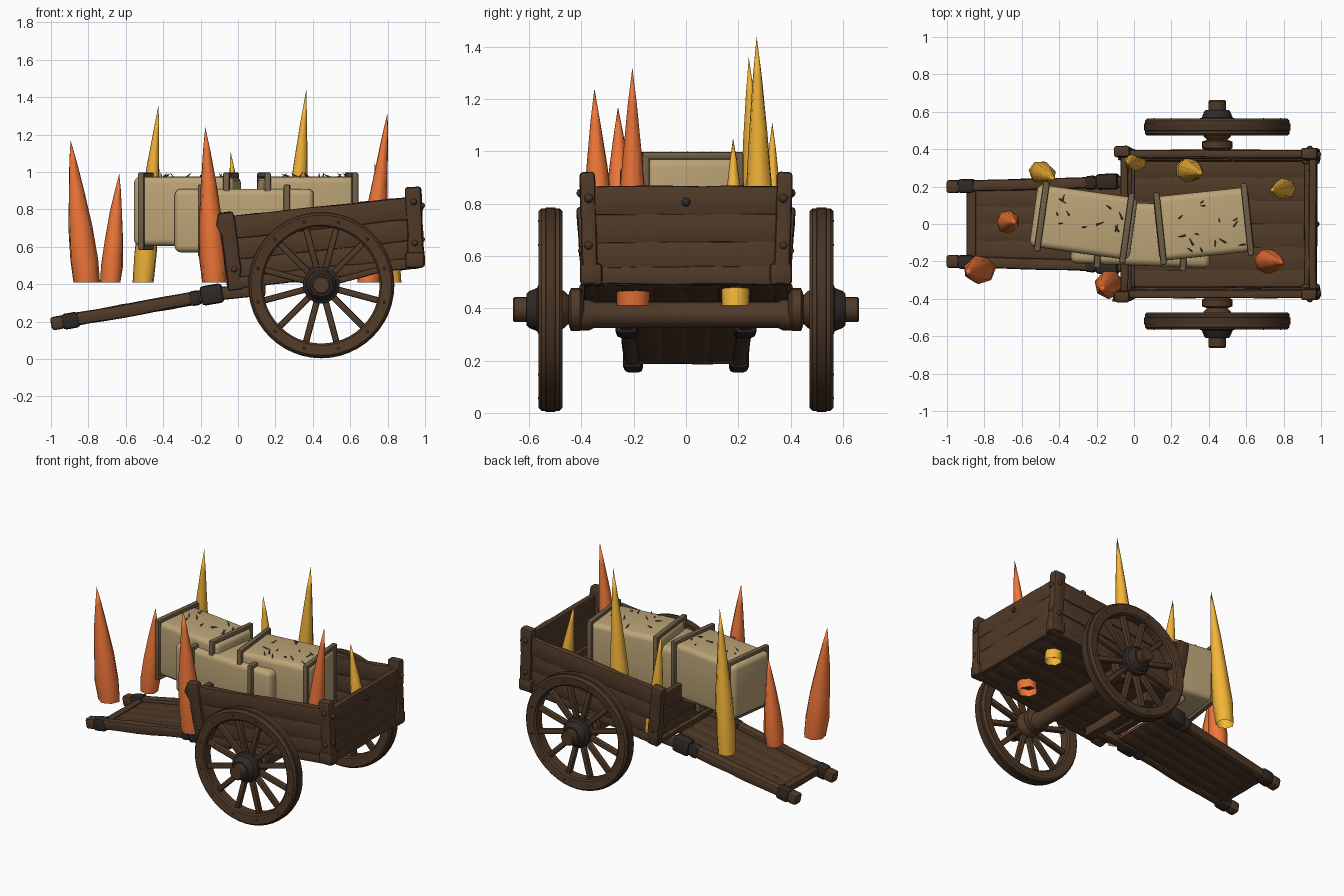
import bpy, bmesh, math, random
from mathutils import Vector, Matrix

if "Cube" in bpy.data.objects:
    bpy.data.objects.remove(bpy.data.objects["Cube"])

random.seed(4)


def mat(name, *rgb):
    m = bpy.data.materials.new(name)
    m.diffuse_color = (*rgb, 1)
    m.use_nodes = True
    m.node_tree.nodes["Principled BSDF"].inputs["Base Color"].default_value = m.diffuse_color
    return m


WOOD = mat("wood", .080, .042, .021)
DARK = mat("dark_wood", .062, .033, .018)
IRON = mat("iron", .030, .022, .018)
STRAW = mat("straw", .50, .37, .185)
STRAP = mat("strap", .165, .115, .065)
CHAFF = mat("chaff", .13, .08, .045)
ORANGE = mat("orange_flame", .86, .18, .04)
YELLOW = mat("yellow_flame", .90, .46, .04)


def finish(name, bm, m, matrix=None):
    bmesh.ops.recalc_face_normals(bm, faces=bm.faces)
    me = bpy.data.meshes.new(name)
    bm.to_mesh(me)
    bm.free()
    me.materials.append(m)
    ob = bpy.data.objects.new(name, me)
    bpy.context.collection.objects.link(ob)
    if matrix:
        ob.matrix_world = matrix
    return ob


def box(name, size, matrix, m, bevel=.01, segs=2, rough=0):
    bm = bmesh.new()
    bmesh.ops.create_cube(bm, size=1, matrix=Matrix.Diagonal((*size, 1)))
    if rough:
        long = [e for e in bm.edges if abs(e.verts[0].co.x - e.verts[1].co.x) > size[0] * .5]
        bmesh.ops.subdivide_edges(bm, edges=long, cuts=6)
        for v in bm.verts:
            v.co.z += random.uniform(-rough, rough)
            v.co.y += random.uniform(-rough, rough) * .4
    edges = [e for e in bm.edges if e.calc_face_angle(0) > .6]
    bmesh.ops.bevel(bm, geom=edges, offset=bevel, segments=segs, profile=.5, affect='EDGES')
    return finish(name, bm, m, matrix)


def beam(name, p, q, w, h, m=WOOD, bevel=.008, rough=.004):
    """Beam from p to q: w across, h upward; short beams stay straight."""
    p, q = Vector(p), Vector(q)
    d = q - p
    x = d.normalized()
    up = Vector((0, 0, 1)) if abs(x.z) < .8 else Vector((1, 0, 0))
    y = up.cross(x).normalized()
    r = Matrix((x, y, x.cross(y))).transposed().to_4x4()
    return box(name, (d.length, w, h), Matrix.Translation((p + q) / 2) @ r, m, bevel, 2,
               rough if d.length > .3 else 0)


def lathe(name, profile, m, x=.445, z=.395, closed=False, n=36):
    """Turn (radius, y) points about an axis along y."""
    bm = bmesh.new()
    rings = [[bm.verts.new((x + r * math.cos(a), y, z + r * math.sin(a)))
              for a in (2 * math.pi * k / n for k in range(n))] for r, y in profile]
    pairs = list(zip(rings, rings[1:])) + ([(rings[-1], rings[0])] if closed else [])
    for a, b in pairs:
        for k in range(n):
            bm.faces.new((a[k], a[(k + 1) % n], b[(k + 1) % n], b[k]))
    if not closed:
        bm.faces.new(rings[0])
        bm.faces.new(rings[-1])
    return finish(name, bm, m)


def bolt(name, loc, r=.016, m=IRON):
    bm = bmesh.new()
    bmesh.ops.create_icosphere(bm, subdivisions=2, radius=r)
    return finish(name, bm, m, Matrix.Translation(loc))


# Bed floor, planks running lengthwise
for i in range(6):
    y = -.31 + i * .124
    beam("floor_plank", (-.06, y, .395), (.95, y, .505), .132, .035, rough=.002)

# Side walls, posts and rails
for s in (-1, 1):
    for i in range(3):
        t = (i + .5) / 3
        y = s * (.355 + .025 * t)
        beam("side_plank", (-.05, y, .42 + .34 * t), (.95, y, .53 + .335 * t), .04, .12)
    beam("side_rail", (-.05, s * .362, .405), (.97, s * .362, .515), .055, .06)
    beam("front_post", (-.01, s * .36, .37), (-.065, s * .39, .785), .06, .085, bevel=.014)
    beam("rear_post", (.955, s * .365, .49), (.935, s * .378, .92), .06, .085, bevel=.014)
    beam("rear_rail_end", (.945, s * .32, .53), (.945, s * .405, .53), .10, .085, bevel=.015)
    for z in (.82, .64):
        bolt("post_bolt", (.982, s * .372, z), .018, DARK)
    for x, z in ((-.05, .71), (-.02, .48), (.94, .84), (.945, .62)):
        bolt("side_bolt", (x, s * (.388 + .03 * (z - .4)), z), .018, DARK)

# Tailgate and headboard
for i in range(3):
    z = .60 + i * .105
    w = .355 + i * .01
    beam("tailgate_plank", (.955, -w, z), (.955, w, z), .04, .112)
    x = -.015 - i * .018
    beam("headboard_plank", (x, -w, .43 + i * .115), (x, w, .43 + i * .115), .04, .118)
beam("tailgate_rail", (.945, -.39, .525), (.945, .39, .525), .07, .07)
bolt("tailgate_ring", (.975, 0, .805), .017)

# Shafts with iron bands, and the platform between them
for s in (-1, 1):
    beam("shaft", (-.985, s * .20, .19), (-.12, s * .225, .345), .06, .068, bevel=.015)
    beam("shaft_rear", (-.14, s * .225, .345), (.14, s * .235, .375), .06, .07, bevel=.015)
    beam("shaft_tip", (-1.0, s * .20, .187), (-.93, s * .20, .20), .07, .072, bevel=.016)
    beam("shaft_tip_band", (-.94, s * .202, .197), (-.85, s * .204, .213), .075, .085, IRON, .018)
    beam("shaft_root_band", (-.26, s * .22, .32), (-.20, s * .222, .331), .074, .08, IRON, .018)
    beam("shaft_root_block", (-.20, s * .225, .335), (-.08, s * .228, .355), .085, .105, IRON, .02)
for i in range(4):
    y = -.135 + i * .09
    beam("platform_plank", (-.88, y * .97, .203), (-.04, y * 1.08, .35), .1, .03, bevel=.004, rough=.001)
beam("platform_crossbar", (-.87, -.2, .21), (-.87, .2, .21), .05, .045, rough=.002)

# Undercarriage
beam("front_crossbeam", (.11, -.30, .37), (.11, .30, .37), .07, .07)
lathe("axle", [(.06, -.41), (.06, -.37), (.05, -.35), (.05, .35), (.06, .37), (.06, .41)], WOOD, n=16, z=.375)

# Wheels
for s in (-1, 1):
    c = s * .518
    lathe("wheel_rim", [(.312, c - .03), (.322, c - .04), (.375, c - .046), (.387, c - .034),
                        (.387, c + .034), (.375, c + .046), (.322, c + .04), (.312, c + .03)],
          WOOD, closed=True, n=48)
    lathe("wheel_tyre", [(.38, c - .022), (.391, c - .018), (.391, c + .018), (.38, c + .022)],
          DARK, closed=True, n=48)
    lathe("wheel_hub", [(.055, s * .39), (.082, s * .405), (.082, s * .44), (.055, s * .45),
                        (.07, s * .465), (.085, s * .49), (.085, s * .56), (.06, s * .60),
                        (.048, s * .61), (.048, s * .655), (.042, s * .662)], WOOD, n=20)
    lathe("hub_band", [(.08, s * .53), (.098, s * .535), (.098, s * .56), (.082, s * .57),
                       (.07, s * .60), (.06, s * .61)], IRON, n=20)
    for k in range(12):
        a = math.tau * (k + .5) / 12
        d = Vector((math.cos(a), 0, math.sin(a)))
        o = Vector((.445, c, .395))
        beam("wheel_spoke", o + d * .07, o + d * .325, .036, .034, WOOD, .009)
        bolt("rim_rivet", o + d * .35 + Vector((0, s * .039, 0)), .009, DARK)


# Straw bales with straps and loose chaff
def bale(name, loc, size, rot, straps, chaff):
    mw = Matrix.Translation(loc) @ Matrix.Rotation(math.radians(rot), 4, 'Z')
    box(name, size, mw, STRAW, .035, 4)
    hy, hz, t = size[1] / 2 + .008, size[2] / 2 + .008, .028
    for x in straps:
        for s in (-1, 1):
            box(name + "_strap_side", (.034, t, 2 * hz + t), mw @ Matrix.Translation((x, s * hy, 0)), STRAP, .008)
            box(name + "_strap_top", (.034, 2 * hy + t, t), mw @ Matrix.Translation((x, 0, s * hz)), STRAP, .008)
    if not chaff:
        return
    bm = bmesh.new()
    for _ in range(chaff):
        p = Vector((random.uniform(-.42, .42) * size[0], random.uniform(-.4, .4) * size[1], size[2] / 2 + .006))
        m = (Matrix.Translation(p) @ Matrix.Rotation(random.uniform(0, math.tau), 4, 'Z')
             @ Matrix.Rotation(random.uniform(.6, 1.4), 4, 'Y'))
        bmesh.ops.create_cone(bm, cap_ends=True, segments=4, radius1=.006, radius2=.001, depth=.045, matrix=m)
    finish(name + "_chaff", bm, CHAFF, mw)


bale("front_bale", (-.27, .01, .79), (.54, .335, .37), -8, (-.225, .235), 11)
bale("rear_bale", (.373, 0, .79), (.51, .345, .37), 6, (-.235, .235), 14)
bale("side_bale", (.038, -.055, .74), (.745, .335, .34), -2, (-.23, .23), 0)


# Flames: faceted hollow spikes leaning from base to tip
def flame(name, base, tip, r, m):
    bm = bmesh.new()
    b, t = Vector((*base, .41)), Vector(tip)
    n, rings = 7, []
    turn = random.uniform(0, 1)
    for f, k in ((0, .92), (.16, 1.0), (.40, .84), (.65, .54), (.85, .26)):
        c = b.lerp(t, f)
        rings.append([bm.verts.new(c + Vector((math.cos(a), math.sin(a), 0)) * r * k * random.uniform(.94, 1.06))
                      for a in (turn + math.tau * j / n for j in range(n))])
    top = bm.verts.new(t)
    for p, q in zip(rings, rings[1:]):
        for j in range(n):
            bm.faces.new((p[j], p[(j + 1) % n], q[(j + 1) % n], q[j]))
    for j in range(n):
        bm.faces.new((rings[-1][j], rings[-1][(j + 1) % n], top))
    finish(name, bm, m).data.shade_smooth()


# Smooth shading with sharp edges kept on all the woodwork and bales
bpy.ops.object.select_all(action='SELECT')
bpy.context.view_layer.objects.active = bpy.context.collection.objects[0]
bpy.ops.object.shade_smooth_by_angle(angle=math.radians(35))

for base, tip, r in (((-.81, -.24), (-.895, -.26, 1.17), .078), ((-.68, .01), (-.635, .01, .99), .062),
                     ((-.125, -.32), (-.175, -.35, 1.24), .075), ((.70, -.20), (.80, -.205, 1.32), .068)):
    flame("orange_flame", base, tip, r, ORANGE)
for base, tip, r in (((-.505, .28), (-.425, .24, 1.36), .064), ((.02, .335), (-.04, .33, 1.11), .055),
                     ((.28, .29), (.365, .27, 1.44), .066), ((.82, .19), (.73, .18, 1.05), .058)):
    flame("yellow_flame", base, tip, r, YELLOW)
